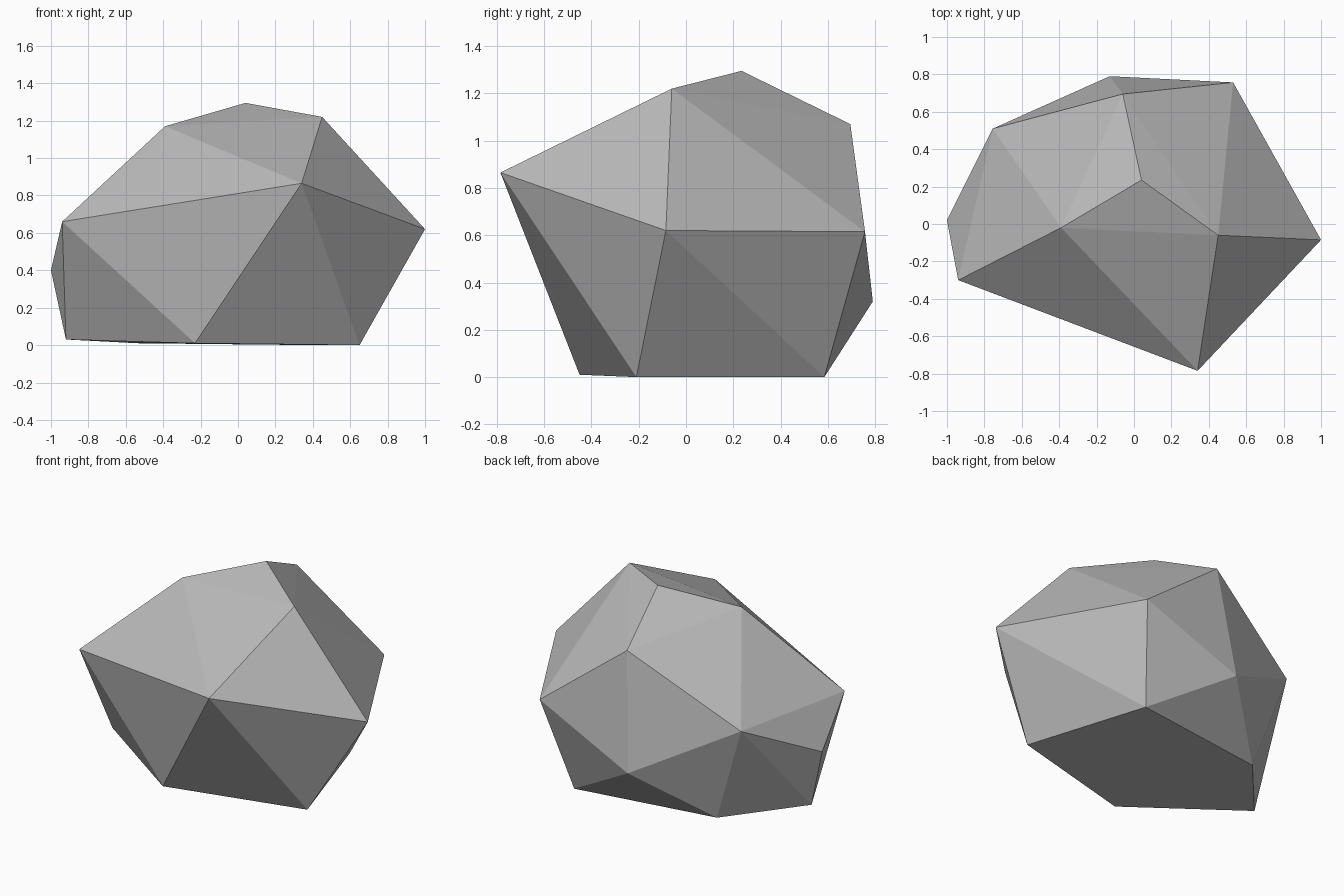
import bpy
import bmesh

# Remove the default cube only
default_cube = bpy.data.objects.get("Cube")
if default_cube:
    bpy.data.objects.remove(default_cube, do_unlink=True)


def flat_material(name, colour):
    """One flat colour, shown in the viewport and in a render."""
    material = bpy.data.materials.new(name)
    material.use_nodes = True
    material.diffuse_color = colour
    shader = next(n for n in material.node_tree.nodes if n.type == "BSDF_PRINCIPLED")
    shader.inputs["Base Color"].default_value = colour
    shader.inputs["Roughness"].default_value = 0.9
    return material


def faceted_stone(name, corner_rings, material):
    """Wrap rings of corners in a convex, flat-shaded skin."""
    bm = bmesh.new()
    for ring in corner_rings:
        for corner in ring:
            bm.verts.new(corner)
    bmesh.ops.convex_hull(bm, input=bm.verts[:])
    bmesh.ops.recalc_face_normals(bm, faces=bm.faces[:])
    for face in bm.faces:
        face.smooth = False

    mesh = bpy.data.meshes.new(name)
    bm.to_mesh(mesh)
    bm.free()
    mesh.materials.append(material)
    stone = bpy.data.objects.new(name, mesh)
    bpy.context.scene.collection.objects.link(stone)
    return stone


# Ring of corners resting on the ground
base_ring = [
    (-0.92, 0.015, 0.03),
    (-0.23, -0.45, 0.01),
    (0.65, -0.21, 0.0),
    (0.40, 0.585, 0.0),
    (-0.54, 0.45, 0.01),
]

# Widest ring, around the middle of the rock
waist_ring = [
    (-1.0, 0.02, 0.40),
    (-0.94, -0.30, 0.66),
    (0.34, -0.785, 0.865),
    (1.0, -0.085, 0.62),
    (0.53, 0.757, 0.615),
    (-0.13, 0.79, 0.32),
    (-0.755, 0.51, 0.655),
]

# Crown corners
crown_ring = [
    (-0.39, -0.02, 1.17),
    (0.45, -0.06, 1.22),
    (0.04, 0.235, 1.295),
    (-0.06, 0.695, 1.07),
]

stone_grey = flat_material("stone grey", (0.5, 0.5, 0.5, 1.0))
faceted_stone("rock", [base_ring, waist_ring, crown_ring], stone_grey)
